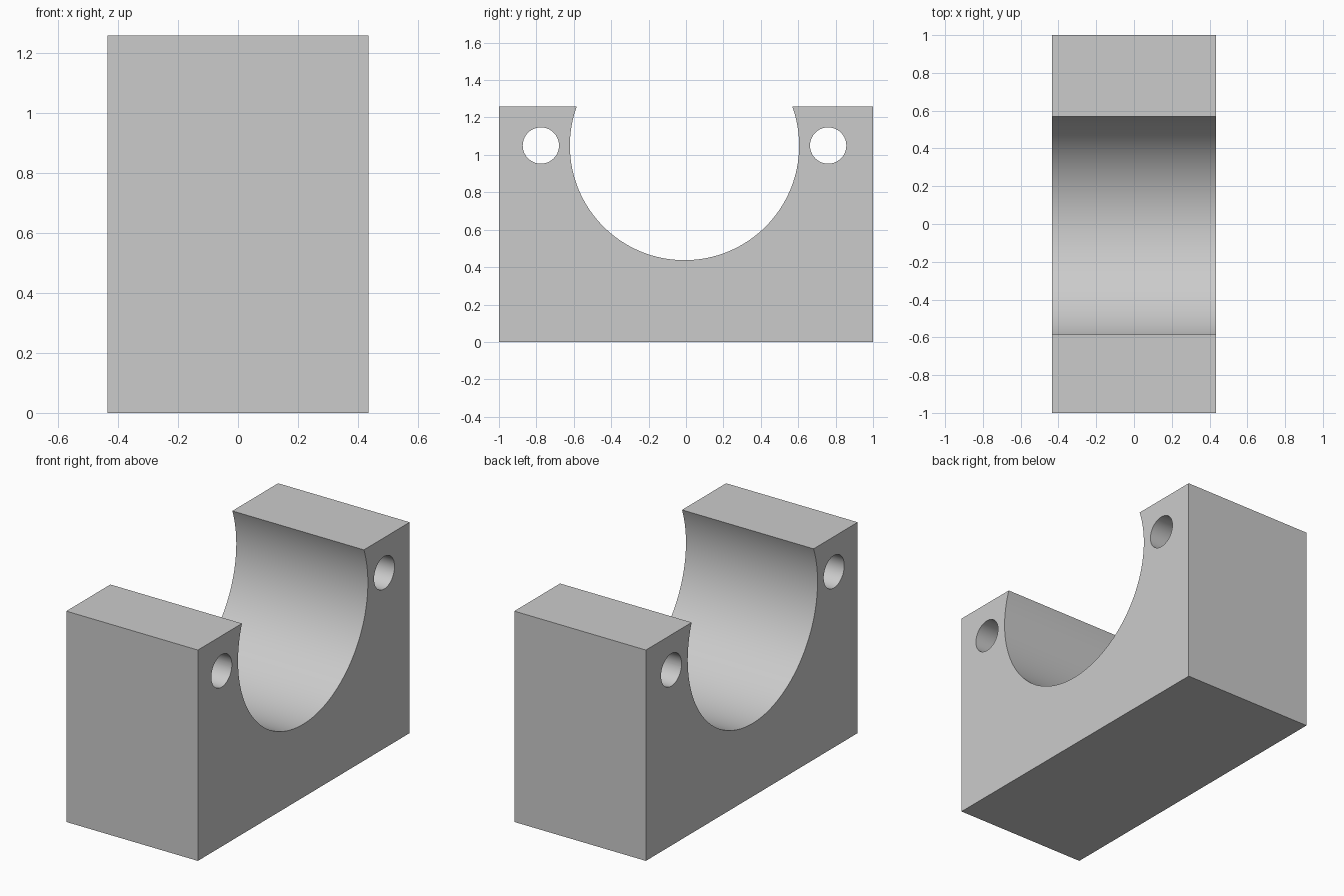
import bpy
import math

default = bpy.data.objects.get("Cube")
if default:
    bpy.data.objects.remove(default, do_unlink=True)

WIDTH, DEPTH, HEIGHT = 0.87, 2.0, 1.26
AXIS_Z = 1.05      # shared height of the saddle bore and the bolt holes
CENTRE_Y = -0.008  # the bores sit slightly forward of the block centre

# Plain grey material
grey = bpy.data.materials.new("plain_grey")
grey.use_nodes = True
colour = (0.6, 0.6, 0.6, 1)
grey.diffuse_color = colour
grey.node_tree.nodes["Principled BSDF"].inputs["Base Color"].default_value = colour

# Solid block
bpy.ops.mesh.primitive_cube_add(size=1, location=(0, 0, HEIGHT / 2))
block = bpy.context.object
block.name = "saddle_block"
block.scale = (WIDTH, DEPTH, HEIGHT)
bpy.ops.object.transform_apply(location=True, rotation=False, scale=True)
block.data.materials.append(grey)


def bore(name, y, radius, sides):
    """Cut a round hole through the block along x."""
    bpy.ops.mesh.primitive_cylinder_add(
        vertices=sides, radius=radius, depth=WIDTH * 2,
        location=(0, y, AXIS_Z), rotation=(0, math.pi / 2, 0))
    cutter = bpy.context.object
    cutter.name = name + "_cutter"
    cutter.hide_render = True
    cutter.data.materials.append(grey)
    bpy.context.view_layer.objects.active = block
    cut = block.modifiers.new(name, "BOOLEAN")
    cut.operation = "DIFFERENCE"
    cut.solver = "EXACT"
    cut.object = cutter
    bpy.ops.object.modifier_apply(modifier=cut.name)
    bpy.data.objects.remove(cutter, do_unlink=True)


# Open saddle bore with a bolt hole on each side
bore("saddle_bore", CENTRE_Y, 0.613, 128)
for name, side in (("front_bolt_hole", -1), ("back_bolt_hole", 1)):
    bore(name, CENTRE_Y + side * 0.768, 0.097, 64)

# Smooth bores, sharp block edges
bpy.ops.object.select_all(action="DESELECT")
block.select_set(True)
bpy.context.view_layer.objects.active = block
bpy.ops.object.shade_smooth_by_angle(angle=math.radians(30))
